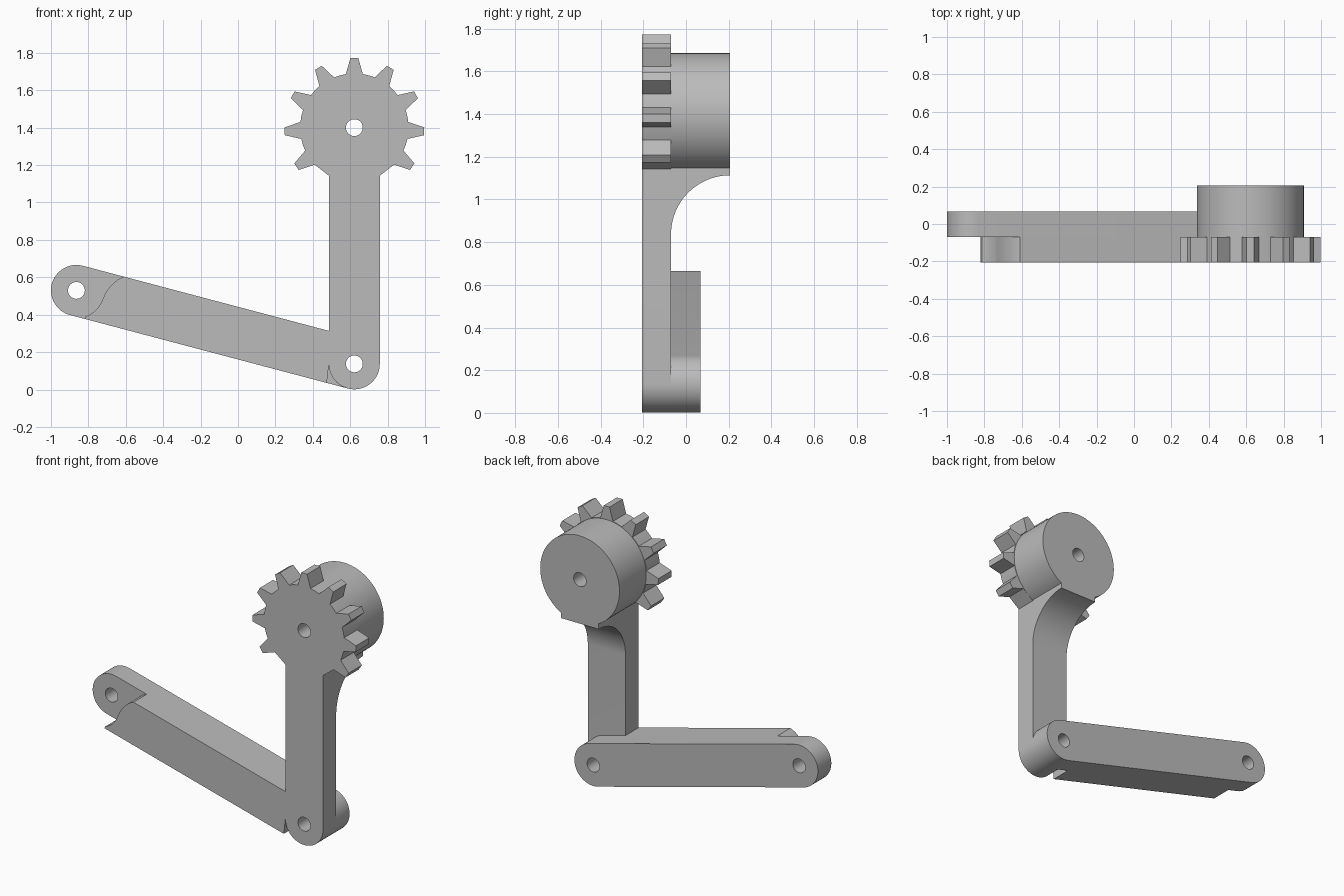
import bpy, bmesh
from math import sin, cos, radians
from mathutils import Vector

cube = bpy.data.objects.get("Cube")
if cube:
    bpy.data.objects.remove(cube, do_unlink=True)

# Single plain grey
grey = bpy.data.materials.new("plain grey")
grey.use_nodes = True
grey.diffuse_color = (0.5, 0.5, 0.5, 1)
grey.node_tree.nodes["Principled BSDF"].inputs["Base Color"].default_value = (0.5, 0.5, 0.5, 1)

FRONT, MID, LINK_BACK, BACK = -0.206, -0.07, 0.068, 0.206
R, HOLE, ROOT, TIP = 0.136, 0.045, 0.29, 0.374
elbow, pin, hub = Vector((0.622, 0.137)), Vector((-0.864, 0.53)), Vector((0.622, 1.4))
along = (pin - elbow).normalized()
up = Vector((along.y, -along.x))


def polar(c, r, deg):
    return c + Vector((cos(radians(deg)), sin(radians(deg)))) * r


def arc(c, r, a, b, n):
    return [polar(c, r, a + (b - a) * i / n) for i in range(n + 1)]


def prism(name, outline, start, end, axis="y"):
    """Extrude an outline along y (points are x, z) or x (points are y, z)."""
    bm = bmesh.new()
    place = (lambda p: (p[0], start, p[1])) if axis == "y" else (lambda p: (start, p[0], p[1]))
    face = bm.faces.new([bm.verts.new(place(p)) for p in outline])
    ext = bmesh.ops.extrude_face_region(bm, geom=[face])
    shift = Vector((0, end - start, 0)) if axis == "y" else Vector((end - start, 0, 0))
    bmesh.ops.translate(bm, vec=shift,
                        verts=[v for v in ext["geom"] if isinstance(v, bmesh.types.BMVert)])
    bmesh.ops.recalc_face_normals(bm, faces=bm.faces)
    mesh = bpy.data.meshes.new(name)
    bm.to_mesh(mesh)
    bm.free()
    mesh.materials.append(grey)
    obj = bpy.data.objects.new(name, mesh)
    bpy.context.collection.objects.link(obj)
    return obj


def activate(obj):
    bpy.ops.object.select_all(action="DESELECT")
    obj.select_set(True)
    bpy.context.view_layer.objects.active = obj


def combine(obj, other, operation):
    activate(obj)
    mod = obj.modifiers.new(operation, "BOOLEAN")
    mod.operation, mod.solver, mod.object = operation, "EXACT", other
    bpy.ops.object.modifier_apply(modifier=mod.name)
    bpy.data.objects.remove(other, do_unlink=True)


def drill(obj, centre):
    combine(obj, prism("drill", arc(centre, HOLE, 0, 350, 35), -1, 1), "DIFFERENCE")


# Front plate: round elbow, upright arm, partial gear and sloping bar
outline = arc(elbow, R, 180, 360, 32)
outline.append(Vector((elbow.x + R, 1.143)))
for i in range(-4, 5):
    a = 90 + 31 * i
    outline += [polar(hub, ROOT, a - 9), polar(hub, TIP, a - 3.2),
                polar(hub, TIP, a + 3.2), polar(hub, ROOT, a + 9)]
    if i < 4:
        outline.append(polar(hub, ROOT, a + 15.5))
outline.append(Vector((elbow.x - R, 1.143)))


def bar_edge(x, side):
    p = elbow + up * R * side
    return p + along * ((x - p.x) / along.x)


outline.append(bar_edge(elbow.x - R, 1))
# S-shaped bar end: bulging top, hollow bottom that clears the pin
outline.append(bar_edge(-0.61, 1))
outline += [Vector(p) for p in ((-0.645, 0.587), (-0.68, 0.555), (-0.707, 0.52))]
outline += arc(pin, 0.148, -24, -70, 10)
outline += [bar_edge(-0.82, -1), bar_edge(0.475, -1)]
plate = prism("front_arm_and_gear", outline, FRONT, MID)

# Hub drum and the curved bracket beneath it
combine(plate, prism("drum", arc(hub, 0.286, 0, 357.1875, 127), MID - 0.01, BACK), "UNION")
sweep = arc(Vector((BACK, 0.837)), BACK - MID, 180, 90, 32)
bracket = sweep + [Vector((BACK, 1.2)), Vector((MID - 0.02, 1.2)), Vector((MID - 0.02, 0.837))]
bracket[-3].x = BACK
combine(plate, prism("bracket", bracket, elbow.x - R, elbow.x + R, "x"), "UNION")
drill(plate, hub)
drill(plate, elbow)

# Rear link with rounded ends
slope = 180 - 14.73
link_outline = (arc(elbow, R, slope - 270, slope - 90, 32)
                + arc(pin, R, slope - 90, slope + 90, 32))
link = prism("rear_link", link_outline, MID, LINK_BACK)
drill(link, elbow)
drill(link, pin)

for obj in (plate, link):
    activate(obj)
    bpy.ops.object.shade_smooth_by_angle(angle=radians(20))
